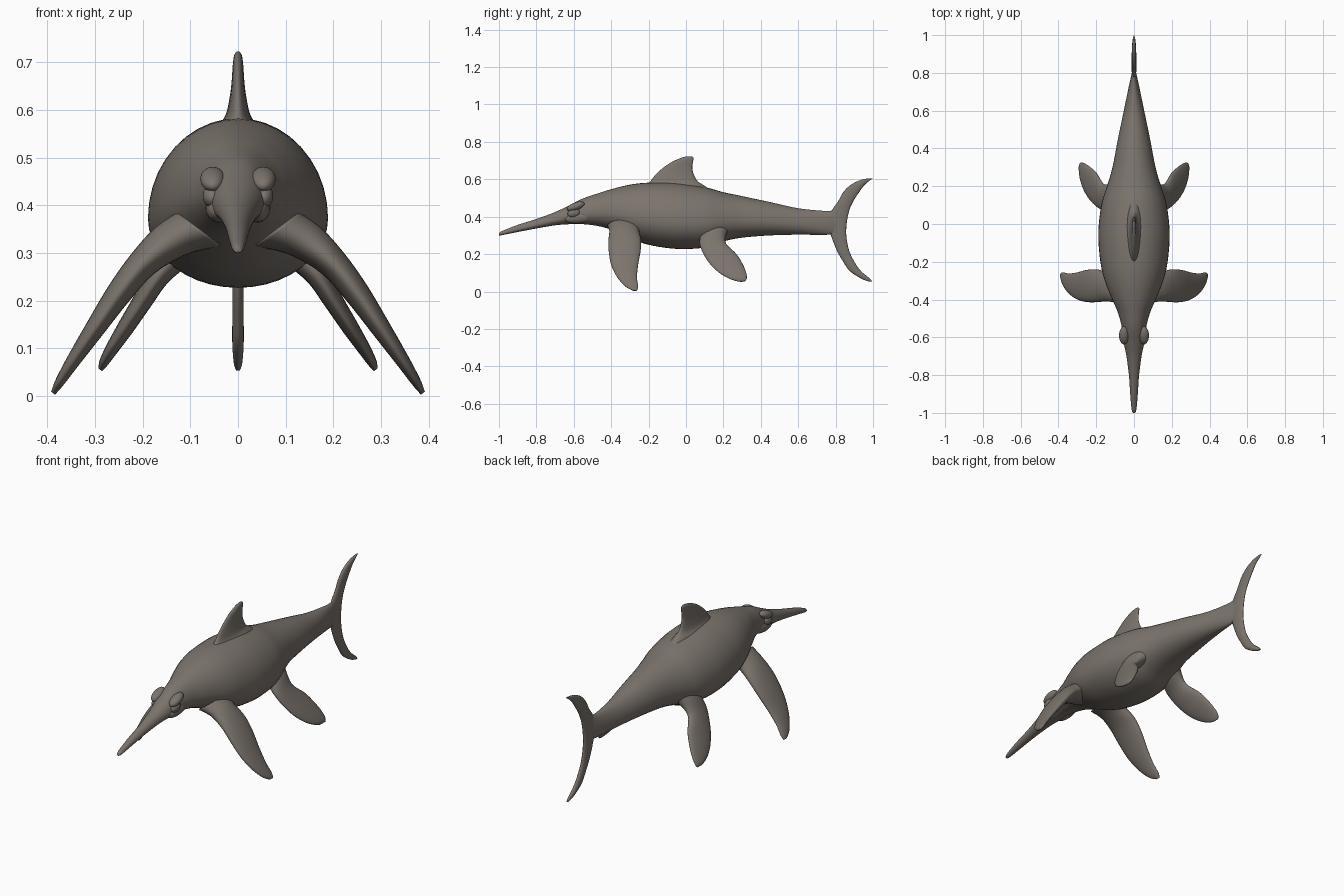
import bpy, bmesh, math
from mathutils import Matrix, Vector

cube = bpy.data.objects.get("Cube")
if cube:
    bpy.data.objects.remove(cube, do_unlink=True)

skin = bpy.data.materials.new("grey_brown_skin")
skin.use_nodes = True
colour = (0.2, 0.175, 0.152, 1)
skin.diffuse_color = colour
shader = next(n for n in skin.node_tree.nodes if n.type == 'BSDF_PRINCIPLED')
shader.inputs["Base Color"].default_value = colour
shader.inputs["Roughness"].default_value = 0.7


def smooth_rows(rows, steps=5):
    """Catmull-Rom interpolation between the key sections."""
    result = []
    last = len(rows) - 1
    for i in range(last):
        four = [rows[max(i - 1, 0)], rows[i], rows[i + 1], rows[min(i + 2, last)]]
        for k in range(steps):
            t = k / steps
            result.append([
                b + 0.5 * t * (c - a + t * (2 * a - 5 * b + 4 * c - d + t * (3 * (b - c) + d - a)))
                for a, b, c, d in zip(*four)])
    result.append(list(rows[-1]))
    return result


def finish(bm, name, mirrored):
    bmesh.ops.recalc_face_normals(bm, faces=bm.faces)
    for face in bm.faces:
        face.smooth = True
    mesh = bpy.data.meshes.new(name)
    bm.to_mesh(mesh)
    bm.free()
    mesh.materials.append(skin)
    obj = bpy.data.objects.new(name, mesh)
    bpy.context.collection.objects.link(obj)
    if mirrored:
        obj.modifiers.new("mirror", 'MIRROR').use_mirror_merge = False
    return obj


def loft(name, rows, place, sides=24, mirrored=False):
    """Skin a ring around every section and close both ends."""
    bm = bmesh.new()
    rings = []
    for row in smooth_rows(rows):
        angles = [math.tau * k / sides for k in range(sides)]
        rings.append([bm.verts.new(place(row, math.cos(a), math.sin(a))) for a in angles])
    for low, high in zip(rings, rings[1:]):
        for k in range(sides):
            n = (k + 1) % sides
            bm.faces.new((low[k], low[n], high[n], high[k]))
    for ring in (rings[0], rings[-1]):
        centre = bm.verts.new(sum((v.co for v in ring), Vector()) / sides)
        for k in range(sides):
            bm.faces.new((ring[k], ring[(k + 1) % sides], centre))
    return finish(bm, name, mirrored)


def body_section(row, c, s):
    y, top, bottom, width = row
    middle = bottom + (top - bottom) * 0.41
    return width * c, y, middle + s * (top - middle if s > 0 else middle - bottom)


def paddle_section(row, c, s):
    x, z, front, back, thick = row
    return (x + 0.8 * thick * s, (front + back) / 2 + c * (back - front) / 2,
            z + 0.6 * thick * s)


def upright_section(row, c, s):
    z, front, back, thick = row
    return thick * s, (front + back) / 2 + c * (back - front) / 2, z


# Body with long snout: y, top, bottom, half width
loft("body", [
    (-1, .312, .3, .006), (-.98, .325, .302, .013), (-.9, .356, .318, .02),
    (-.8, .388, .337, .027), (-.7, .425, .354, .04), (-.62, .463, .36, .056),
    (-.55, .498, .36, .064), (-.47, .525, .35, .085), (-.4, .547, .33, .115),
    (-.3, .571, .285, .155), (-.2, .582, .25, .178), (-.05, .58, .228, .189),
    (.1, .558, .235, .173), (.2, .531, .268, .143), (.3, .51, .288, .114),
    (.45, .478, .3, .085), (.6, .445, .304, .054), (.74, .431, .303, .025),
    (.8, .432, .31, .012), (.84, .41, .33, .008)], body_section, 40)

# Paddles: x, z, leading y, trailing y, half thickness
loft("front_paddles", [
    (.08, .35, -.42, -.23, .06), (.14, .325, -.41, -.25, .045),
    (.2, .277, -.414, -.24, .032), (.25, .215, -.413, -.243, .027),
    (.3, .142, -.4, -.256, .021), (.345, .075, -.367, -.262, .015),
    (.375, .028, -.325, -.256, .01), (.388, .006, -.285, -.262, .005)],
    paddle_section, mirrored=True)
loft("rear_paddles", [
    (.07, .36, .06, .25, .055), (.125, .305, .075, .215, .04),
    (.165, .255, .073, .215, .025), (.2, .2, .094, .27, .021),
    (.235, .145, .13, .304, .018), (.264, .1, .178, .322, .014),
    (.282, .07, .23, .325, .01), (.289, .055, .275, .315, .005)],
    paddle_section, mirrored=True)

# Upright fins: z, leading y, trailing y, half thickness
loft("dorsal_fin", [
    (.52, -.23, .16, .06), (.565, -.21, .1, .042), (.59, -.19, .062, .026),
    (.63, -.158, .04, .017), (.665, -.118, .034, .013), (.695, -.072, .038, .011),
    (.715, -.025, .04, .008), (.723, .005, .03, .003)], upright_section)
loft("tail_fin", [
    (.054, .975, .995, .004), (.07, .935, .982, .009), (.11, .875, .935, .012),
    (.16, .84, .9, .012), (.22, .806, .872, .012), (.3, .775, .857, .012),
    (.37, .755, .86, .012), (.43, .777, .872, .012), (.48, .812, .893, .012),
    (.53, .84, .925, .012), (.57, .88, .955, .011), (.595, .93, .985, .008),
    (.605, .975, 1, .004)], upright_section)


# Brow ridges and eye bulges on the head
def bulge(name, centre, size, tilt):
    bm = bmesh.new()
    matrix = (Matrix.Translation(centre) @ Matrix.Rotation(tilt, 4, 'X')
              @ Matrix.Diagonal((*size, 1)))
    bmesh.ops.create_uvsphere(bm, u_segments=24, v_segments=14, radius=1, matrix=matrix)
    return finish(bm, name, True)


bulge("brow_ridges", (.053, -.59, .455), (.026, .05, .021), 0.35)
bulge("eyes", (.054, -.6, .42), (.02, .034, .024), 0.2)
bulge("cheeks", (.042, -.57, .395), (.026, .08, .03), 0.1)
